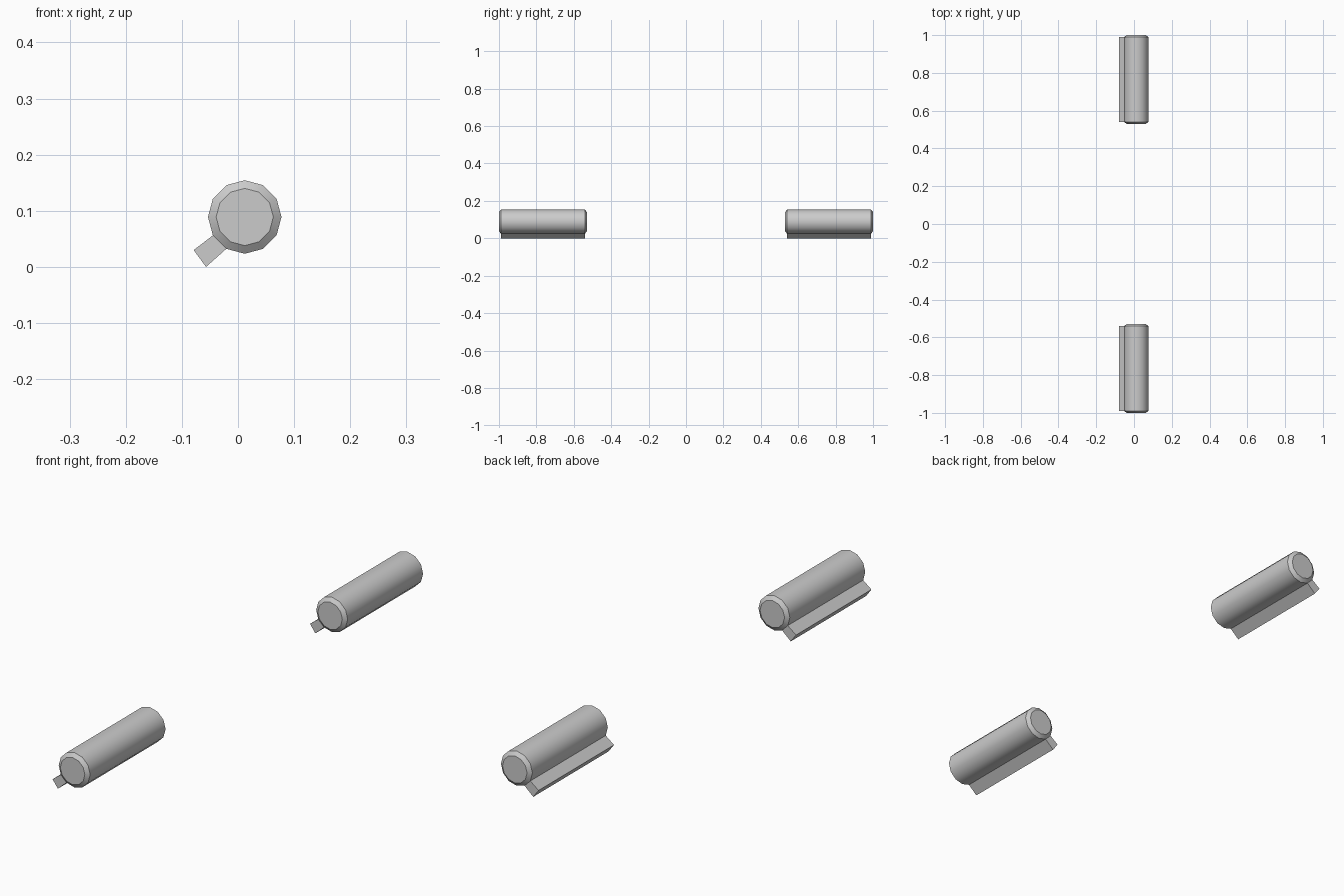
import bpy, bmesh, math
from mathutils import Vector

if "Cube" in bpy.data.objects:
    bpy.data.objects.remove(bpy.data.objects["Cube"])

CX, CZ = 0.012, 0.089      # barrel axis
SIDES, R, R_CAP = 12, 0.0655, 0.051


def ring(bm, y, r):
    return [bm.verts.new((CX + r * math.cos(2 * math.pi * i / SIDES), y,
                          CZ + r * math.sin(2 * math.pi * i / SIDES)))
            for i in range(SIDES)]


def make_roller(name, side):
    bm = bmesh.new()
    # barrel with chamfered ends
    rings = [ring(bm, side * y, r) for y, r in
             ((0.53, R_CAP), (0.541, R), (0.989, R), (1.0, R_CAP))]
    fin_face = None
    for j in range(3):
        a, b = rings[j], rings[j + 1]
        for i in range(SIDES):
            k = (i + 1) % SIDES
            f = bm.faces.new((a[i], a[k], b[k], b[i]))
            if j == 1 and i == 7:      # lower left facet
                fin_face = f
    bm.faces.new(rings[0])
    bm.faces.new(rings[3])
    bmesh.ops.recalc_face_normals(bm, faces=bm.faces)

    # mounting fin pulled out of the lower left facet
    new = bmesh.ops.extrude_discrete_faces(bm, faces=[fin_face])["faces"][0]
    tips = ((-0.079, 0.030), (-0.057, 0.0))
    for v in new.verts:
        v.co.x, v.co.z = tips[0] if v.co.x < -0.03 else tips[1]
    bmesh.ops.recalc_face_normals(bm, faces=bm.faces)

    me = bpy.data.meshes.new(name)
    bm.to_mesh(me)
    bm.free()
    ob = bpy.data.objects.new(name, me)
    bpy.context.collection.objects.link(ob)
    bpy.ops.object.select_all(action='DESELECT')
    ob.select_set(True)
    bpy.context.view_layer.objects.active = ob
    bpy.ops.object.shade_smooth_by_angle(angle=math.radians(35))


make_roller("front_grip", -1)
make_roller("rear_grip", 1)
